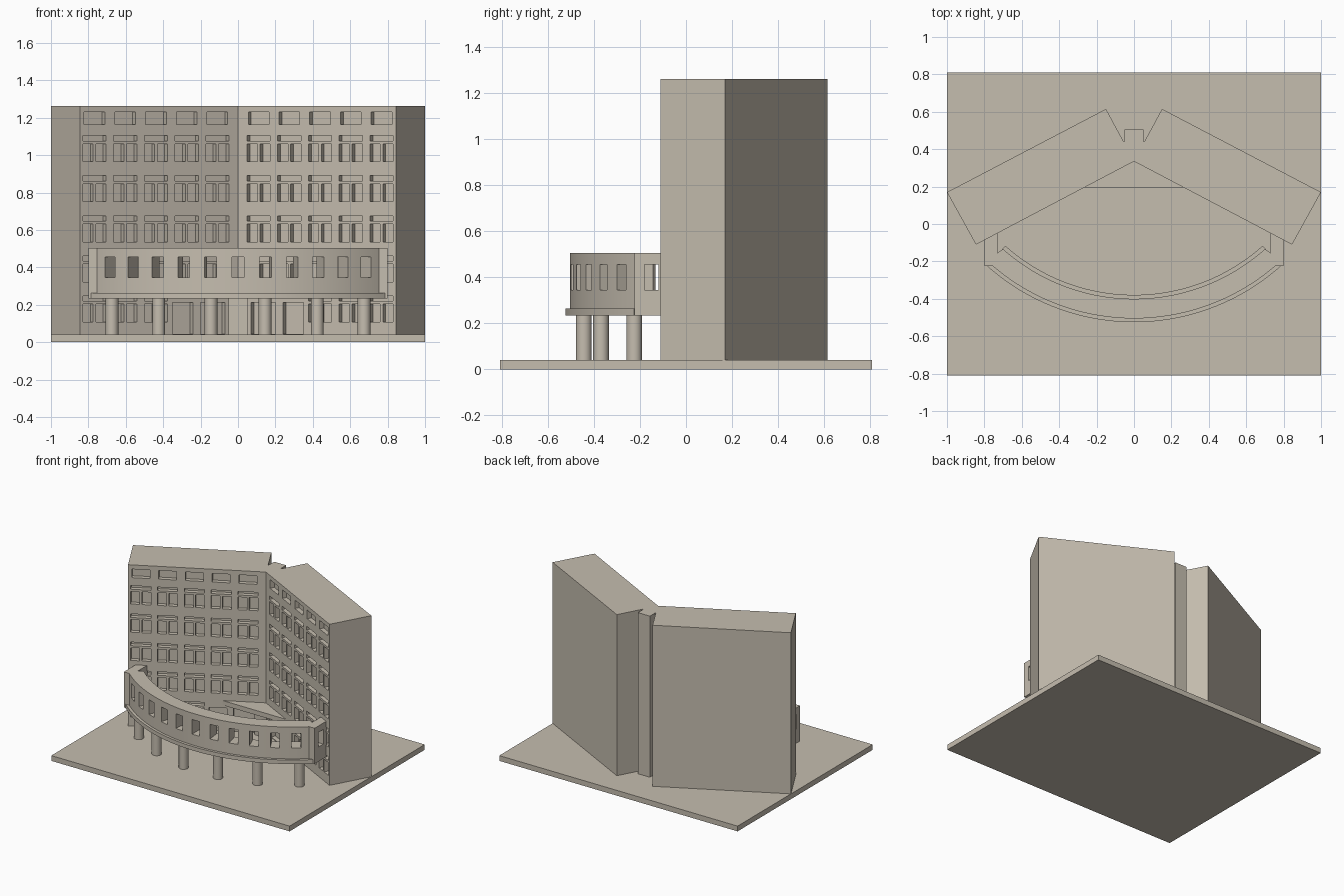
import bpy, bmesh, math

if "Cube" in bpy.data.objects:
    bpy.data.objects.remove(bpy.data.objects["Cube"])

stone = bpy.data.materials.new("warm_stone")
stone.diffuse_color = (0.56, 0.51, 0.43, 1)
stone.use_nodes = True
stone.node_tree.nodes["Principled BSDF"].inputs["Base Color"].default_value = stone.diffuse_color


def add_prism(bm, poly, z0, z1):
    """Extrude a plan outline between two heights."""
    low = [bm.verts.new((x, y, z0)) for x, y in poly]
    high = [bm.verts.new((x, y, z1)) for x, y in poly]
    faces = [bm.faces.new(low[::-1]), bm.faces.new(high)]
    n = len(poly)
    for i in range(n):
        j = (i + 1) % n
        faces.append(bm.faces.new((low[i], low[j], high[j], high[i])))
    bmesh.ops.recalc_face_normals(bm, faces=faces)


def make(name, prisms):
    """Make an object out of a list of (outline, z0, z1)."""
    bm = bmesh.new()
    for poly, z0, z1 in prisms:
        add_prism(bm, poly, z0, z1)
    me = bpy.data.meshes.new(name)
    bm.to_mesh(me)
    bm.free()
    me.materials.append(stone)
    ob = bpy.data.objects.new(name, me)
    bpy.context.collection.objects.link(ob)
    return ob


def activate(ob):
    bpy.ops.object.select_all(action='DESELECT')
    ob.select_set(True)
    bpy.context.view_layer.objects.active = ob


def cut(ob, prisms):
    """Subtract prisms from an object."""
    cutter = make("cutter", prisms)
    cutter.hide_render = True
    mod = ob.modifiers.new("openings", 'BOOLEAN')
    mod.operation = 'DIFFERENCE'
    mod.solver = 'EXACT'
    mod.object = cutter
    activate(ob)
    bpy.ops.object.modifier_apply(modifier=mod.name)
    bpy.data.objects.remove(cutter)


def smooth(ob):
    activate(ob)
    bpy.ops.object.shade_smooth_by_angle(angle=math.radians(25))


def rect(x0, x1, y0, y1):
    return [(x0, y0), (x1, y0), (x1, y1), (x0, y1)]


def mirrored(half):
    """Complete a right-half outline with its left half."""
    return half + [(-x, y) for x, y in reversed(half) if abs(x) > 1e-6]


# Ground slab
make("base_slab", [(rect(-1, 1, -0.81, 0.81), 0, 0.04)])

# V-shaped tower block with the rear stair shaft
APEX, TIP = (0, 0.335), (0.845, -0.11)
tower = make("tower_block", [(mirrored(
    [APEX, TIP, (1, 0.17), (0.15, 0.615), (0.055, 0.44), (0.05, 0.44), (0.05, 0.505)]),
    0.035, 1.262)])

# Recessed windows, lintel slots and doors on both inner walls
length = math.hypot(TIP[0], TIP[1] - APEX[1])
ux, uy = TIP[0] / length, (TIP[1] - APEX[1]) / length
recesses = []


def recess(x0, x1, z0, z1, depth=0.033):
    for side in (-1, 1):
        pts = []
        for x, d in ((x0, -0.02), (x1, -0.02), (x1, depth), (x0, depth)):
            s = x / ux
            pts.append((side * (s * ux - d * uy), APEX[1] + s * uy + d * ux))
        recesses.append((pts, z0, z1))


for col in range(5):
    c = 0.11 + 0.1643 * col
    recess(c - 0.055, c + 0.055, 1.165, 1.23)
    for row in range(5):
        if row == 0 and col < 2:
            continue
        z = 0.109 + 0.214 * row
        recess(c - 0.062, c - 0.007, z, z + 0.096)
        recess(c + 0.007, c + 0.062, z, z + 0.096)
        recess(c - 0.062, c + 0.062, z + 0.112, z + 0.139)
recess(0.07, 0.20, 0.045, 0.213)
recess(0.24, 0.35, 0.045, 0.213)
cut(tower, recesses)

# Entrance canopy and vestibule in the corner of the V
make("entrance_canopy", [([(-0.27, 0.195), (0.27, 0.195), (0, 0.337)], 0.235, 0.27)])
make("entrance_vestibule", [(rect(-0.05, 0.05, 0.27, 0.32), 0.035, 0.236)])

# Curved gallery: an arc with an arm at each end reaching the tower
CY = 0.653


def polar(r, deg):
    a = math.radians(deg)
    return (r * math.sin(a), CY - r * math.cos(a))


def arc(r, a0, a1, n=64):
    return [polar(r, a0 + (a1 - a0) * i / n) for i in range(n + 1)]


right_arm = [(0.80, -0.225), (0.80, -0.075), (0.73, -0.04), (0.73, -0.155)]
left_arm = [(-x, y) for x, y in reversed(right_arm)]
gallery = make("curved_gallery", [(
    arc(1.158, -40.7, 40.7) + right_arm + arc(1.053, 41.7, -41.7) + left_arm,
    0.235, 0.505)])

# Gallery windows, cut right through
openings = []
for i in range(-5, 6):
    a = math.radians(7.25 * i)
    pts = []
    for t, r in ((-0.032, 1.02), (0.032, 1.02), (0.032, 1.19), (-0.032, 1.19)):
        pts.append((r * math.sin(a) + t * math.cos(a),
                    CY - r * math.cos(a) + t * math.sin(a)))
    openings.append((pts, 0.345, 0.456))
for side in (-1, 1):
    openings.append((rect(side * 0.765 - 0.05, side * 0.765 + 0.05, -0.18, -0.12), 0.345, 0.456))
cut(gallery, openings)
smooth(gallery)

# Projecting floor ledge of the gallery
ledge = make("gallery_ledge", [(arc(1.178, -41.8, 41.8) + arc(1.032, 41.8, -41.8), 0.234, 0.264)])
smooth(ledge)

# Round columns under the gallery
for i, a in enumerate((-37.5, -22.5, -7.5, 7.5, 22.5, 37.5)):
    x, y = polar(1.107, a)
    circle = [(x + 0.034 * math.cos(math.tau * k / 32),
               y + 0.034 * math.sin(math.tau * k / 32)) for k in range(32)]
    smooth(make(f"column_{i + 1}", [(circle, 0.035, 0.24)]))
